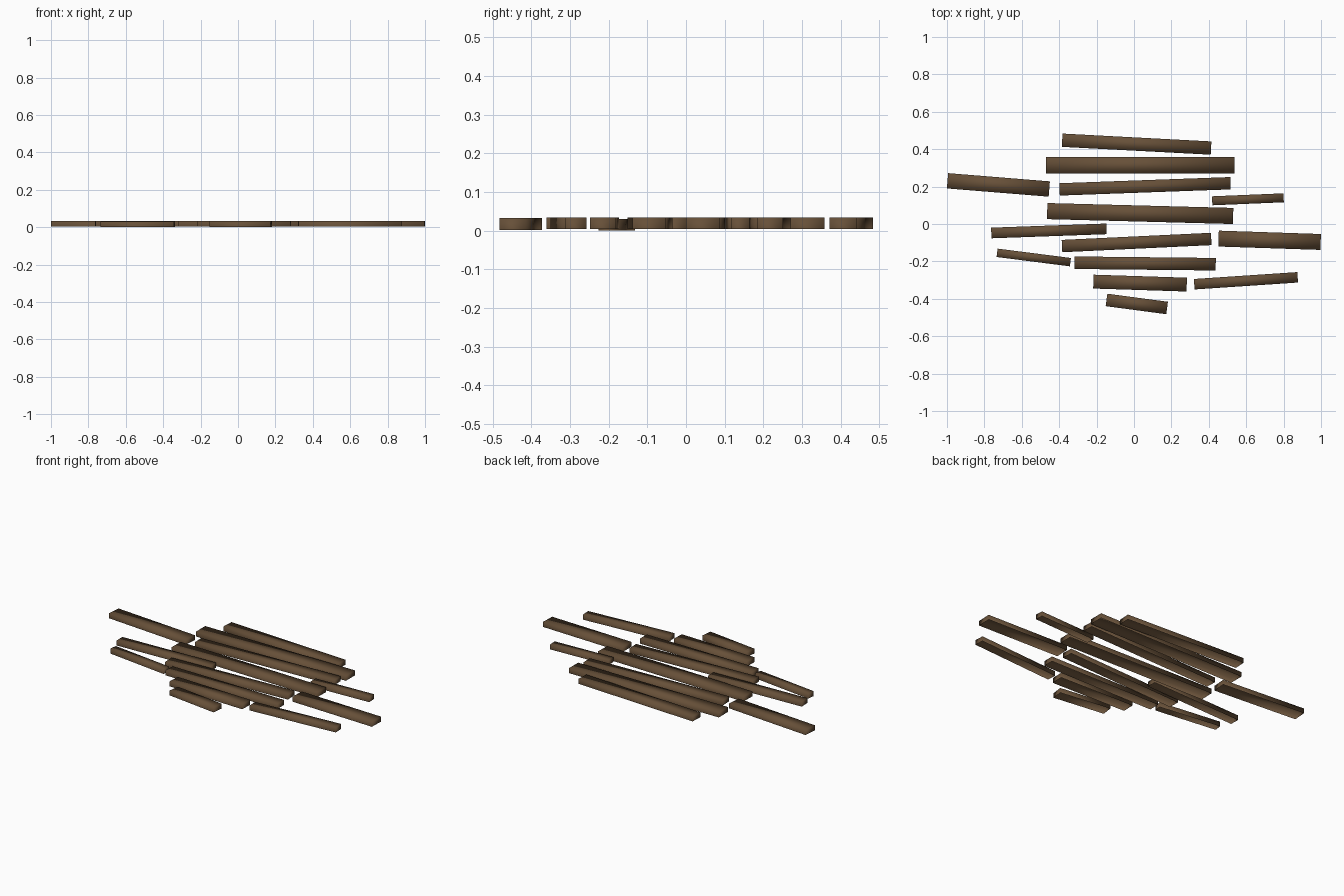
import bpy
import bmesh
import math

if "Cube" in bpy.data.objects:
    bpy.data.objects.remove(bpy.data.objects["Cube"])

# Single weathered wood colour
wood = bpy.data.materials.new("dark brown wood")
wood.diffuse_color = (0.135, 0.080, 0.040, 1)
wood.use_nodes = True
wood.node_tree.nodes["Principled BSDF"].inputs["Base Color"].default_value = wood.diffuse_color

THICK = 0.030


def plank(name, x1, y1, x2, y2, width, z0=0.0035):
    """Softly shaded board, open underneath, between two end midpoints."""
    bpy.ops.mesh.primitive_cube_add(
        size=1,
        location=((x1 + x2) / 2, (y1 + y2) / 2, z0 + THICK / 2),
        rotation=(0, 0, math.atan2(y2 - y1, x2 - x1)))
    ob = bpy.context.object
    ob.name = name
    ob.scale = (math.hypot(x2 - x1, y2 - y1), width, THICK)
    bpy.ops.object.transform_apply(location=False, rotation=False, scale=True)
    # Remove the underside
    bm = bmesh.new()
    bm.from_mesh(ob.data)
    bm.normal_update()
    under = [f for f in bm.faces if f.normal.z < -0.5]
    bmesh.ops.delete(bm, geom=under, context='FACES_ONLY')
    bm.to_mesh(ob.data)
    bm.free()
    bpy.ops.object.shade_smooth()
    ob.data.materials.append(wood)


# Central column of boards, back to front
plank("centre_plank_1", -.384, .448, .412, .406, .071)
plank("centre_plank_2", -.471, .314, .536, .314, .088)
plank("centre_plank_3", -.398, .185, .516, .218, .066)
plank("centre_plank_4", -.464, .069, .530, .043, .086)
plank("centre_plank_5", -.385, -.118, .413, -.080, .066)
plank("centre_plank_6", -.318, -.207, .437, -.215, .067)
plank("centre_plank_7", -.217, -.308, .282, -.324, .074)
plank("centre_plank_8", -.147, -.406, .177, -.449, .067, .002)

# Loose boards on the left
plank("left_plank_1", -.997, .231, -.453, .187, .082)
plank("left_plank_2", -.763, -.048, -.147, -.026, .057)
plank("left_plank_3", -.732, -.154, -.340, -.204, .045, 0)

# Loose boards on the right
plank("right_plank_1", .418, .124, .800, .140, .048)
plank("right_plank_2", .452, -.078, .998, -.096, .085)
plank("right_plank_3", .322, -.322, .875, -.285, .056)
